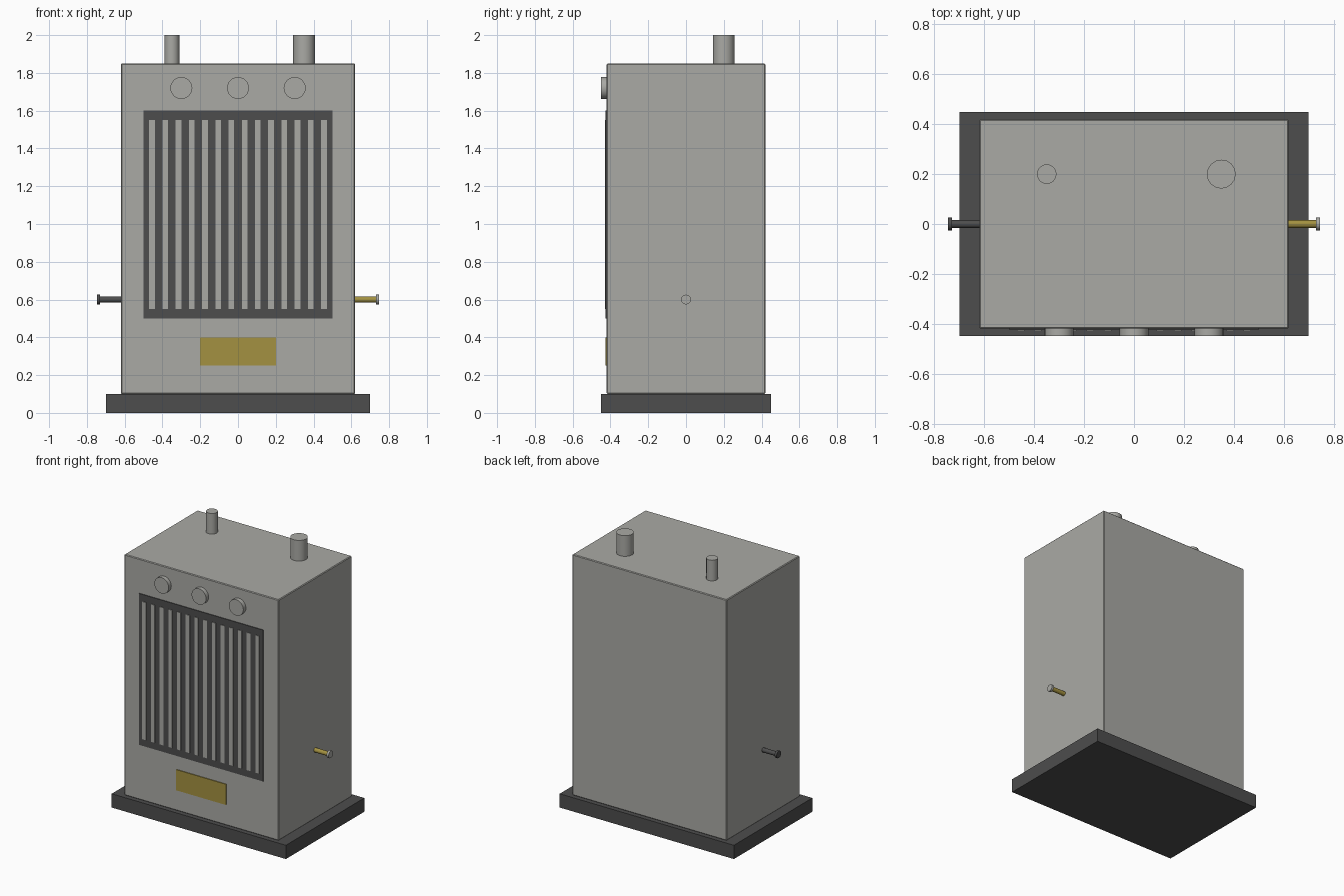
import bpy, math

if "Cube" in bpy.data.objects:
    bpy.data.objects.remove(bpy.data.objects["Cube"])


def material(name, r, g, b):
    m = bpy.data.materials.new(name)
    m.diffuse_color = (r, g, b, 1)
    m.use_nodes = True
    m.node_tree.nodes["Principled BSDF"].inputs["Base Color"].default_value = m.diffuse_color
    return m


GREY = material("warm grey metal", 0.40, 0.40, 0.375)
DARK = material("dark iron", 0.075, 0.075, 0.075)
BRASS = material("brass", 0.37, 0.285, 0.052)


def box(name, x, y, z, mat, bevel=0):
    """Box from (min, max) ranges."""
    bpy.ops.mesh.primitive_cube_add(size=1, location=[sum(r) / 2 for r in (x, y, z)])
    ob = bpy.context.object
    ob.name = name
    ob.scale = [r[1] - r[0] for r in (x, y, z)]
    bpy.ops.object.transform_apply(location=False, rotation=False, scale=True)
    ob.data.materials.append(mat)
    if bevel:
        mod = ob.modifiers.new("edge", 'BEVEL')
        mod.width = bevel
        mod.segments = 1
    return ob


def cylinder(name, centre, radius, length, axis, mat, sides=24):
    rot = {'X': (0, math.pi / 2, 0), 'Y': (math.pi / 2, 0, 0), 'Z': (0, 0, 0)}[axis]
    bpy.ops.mesh.primitive_cylinder_add(vertices=sides, radius=radius, depth=length,
                                        location=centre, rotation=rot)
    ob = bpy.context.object
    ob.name = name
    ob.data.materials.append(mat)
    bpy.ops.object.shade_smooth_by_angle(angle=math.radians(35))
    return ob


# Plinth and cabinet
box("plinth", (-0.7, 0.7), (-0.45, 0.45), (0, 0.1), DARK)
box("cabinet", (-0.62, 0.62), (-0.42, 0.42), (0.1, 1.85), GREY, bevel=0.005)

# Front grille: dark panel with upright slats
box("grille_panel", (-0.5, 0.5), (-0.425, -0.415), (0.5, 1.6), DARK)
for i in range(14):
    x = -0.455 + 0.07 * i
    box(f"grille_slat_{i + 1}", (x - 0.015, x + 0.015), (-0.429, -0.42), (0.55, 1.55), GREY)

# Brass plate below the grille
box("front_plate", (-0.2, 0.2), (-0.426, -0.418), (0.25, 0.4), BRASS)

# Control knobs
for i, x in enumerate((-0.3, 0, 0.3)):
    cylinder(f"knob_{i + 1}", (x, -0.43, 1.72), 0.058, 0.04, 'Y', GREY)

# Pipes on the top
cylinder("small_pipe", (-0.35, 0.2, 1.92), 0.039, 0.16, 'Z', GREY)
cylinder("large_pipe", (0.35, 0.2, 1.92), 0.058, 0.16, 'Z', GREY, sides=16)

# Side fittings: shaft with a round cap
for side, s, shaft, cap in (("left", -1, DARK, DARK), ("right", 1, BRASS, GREY)):
    cylinder(f"{side}_fitting_shaft", (s * 0.67, 0, 0.6), 0.016, 0.12, 'X', shaft, 16)
    cylinder(f"{side}_fitting_cap", (s * 0.738, 0, 0.6), 0.026, 0.016, 'X', cap, 16)
